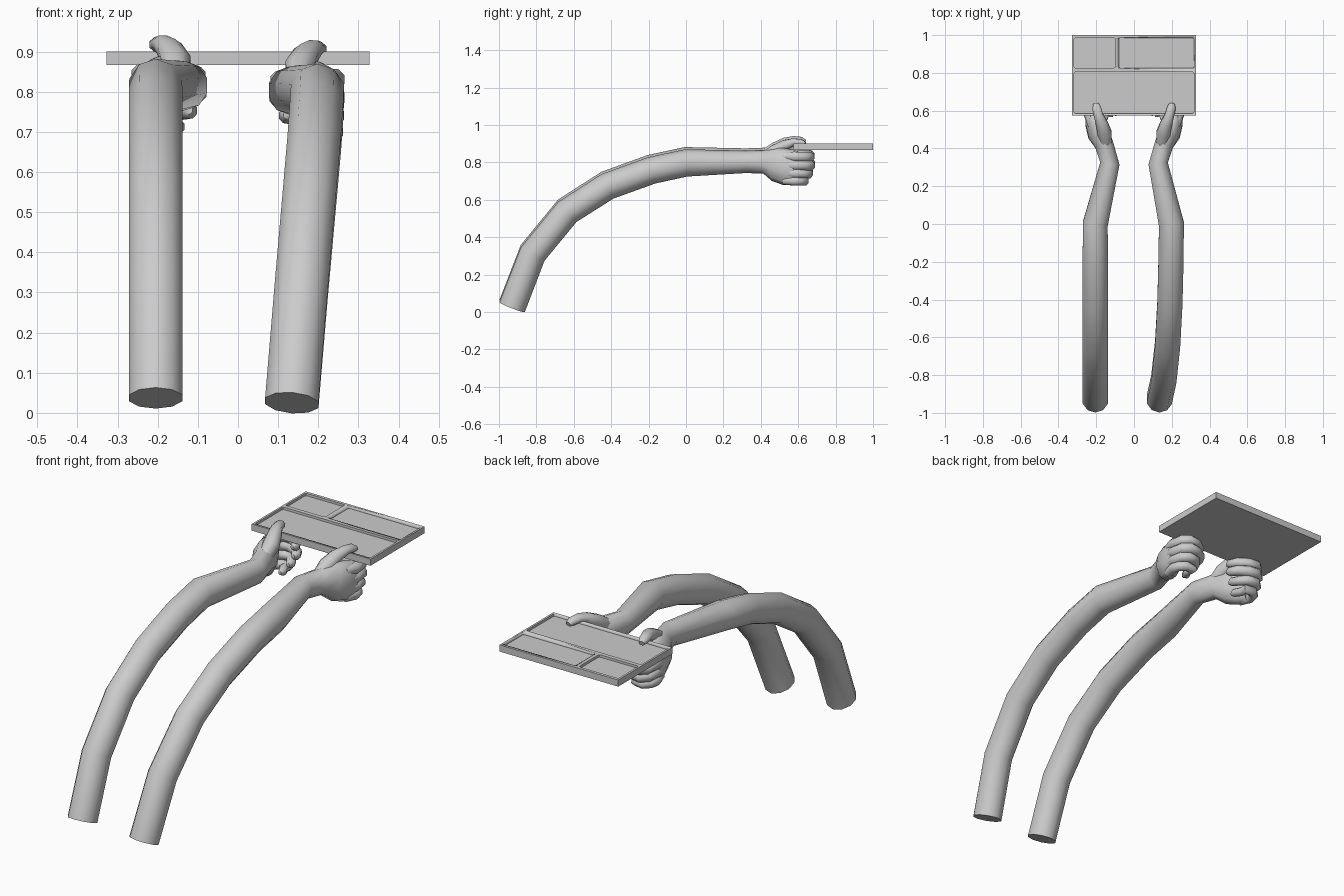
import bpy, bmesh, math
from mathutils import Vector

if "Cube" in bpy.data.objects:
    bpy.data.objects.remove(bpy.data.objects["Cube"])


def loft(name, sections, ref, sides=10, angle=60):
    """Tube through sections (x, y, z, half width along ref, half thickness)."""
    bm = bmesh.new()
    pts = [Vector(s[:3]) for s in sections]
    rings = []
    for i, s in enumerate(sections):
        t = (pts[min(i + 1, len(pts) - 1)] - pts[max(i - 1, 0)]).normalized()
        side = (Vector(ref) - t * t.dot(Vector(ref))).normalized()
        up = side.cross(t)
        rings.append([bm.verts.new(pts[i] + side * s[3] * math.cos(a) + up * s[4] * math.sin(a))
                      for a in [2 * math.pi * (k + 0.5) / sides for k in range(sides)]])
    for a, b in zip(rings, rings[1:]):
        for k in range(sides):
            j = (k + 1) % sides
            bm.faces.new((a[k], a[j], b[j], b[k]))
    bm.faces.new(rings[0])
    bm.faces.new(rings[-1])
    bmesh.ops.recalc_face_normals(bm, faces=bm.faces)
    return finish(name, bm, angle)


def finish(name, bm, angle=30):
    me = bpy.data.meshes.new(name)
    bm.to_mesh(me)
    bm.free()
    ob = bpy.data.objects.new(name, me)
    bpy.context.collection.objects.link(ob)
    bpy.ops.object.select_all(action='DESELECT')
    ob.select_set(True)
    bpy.context.view_layer.objects.active = ob
    bpy.ops.object.shade_smooth_by_angle(angle=math.radians(angle))
    return ob


def box(name, x0, x1, y0, y1, z0, z1, corner=0):
    bm = bmesh.new()
    bmesh.ops.create_cube(bm, size=1)
    for v in bm.verts:
        v.co = ((x0 + x1) / 2 + v.co.x * (x1 - x0), (y0 + y1) / 2 + v.co.y * (y1 - y0),
                (z0 + z1) / 2 + v.co.z * (z1 - z0))
    if corner:
        upright = [e for e in bm.edges if abs(e.verts[0].co.z - e.verts[1].co.z) > 1e-4]
        bmesh.ops.bevel(bm, geom=upright, offset=corner, segments=2, affect='EDGES', profile=0.5)
    return finish(name, bm)


# Arms: centre line in y/z; distances from the middle differ per arm
arm_yz = [(-0.93, 0.025), (-0.82, 0.31), (-0.635, 0.535), (-0.42, 0.672), (-0.185, 0.757), (0, 0.797)]
arm_x = {"left": [0.205] * 6, "right": [0.134, 0.158, 0.178, 0.19, 0.196, 0.198]}
# Wrist and palm: x, y, z, half width, half height
palm = [(0.128, 0.32, 0.803, 0.054, 0.06), (0.158, 0.42, 0.803, 0.052, 0.064),
        (0.190, 0.48, 0.79, 0.058, 0.092), (0.212, 0.54, 0.775, 0.05, 0.098),
        (0.226, 0.585, 0.768, 0.034, 0.092)]
# Fingers: height, radius, reach forward, innermost x of the curled tip
fingers = [("index", 0.832, 0.027, 0.662, 0.10), ("middle", 0.787, 0.028, 0.665, 0.098),
           ("ring", 0.743, 0.026, 0.655, 0.12), ("little", 0.702, 0.024, 0.635, 0.15)]

for side, s, dz in (("left", -1, 0.012), ("right", 1, 0.0)):
    secs = [(s * x, y, z + dz, 0.07, 0.073) for x, (y, z) in zip(arm_x[side], arm_yz)]
    secs += [(s * x, y, z + dz, w, h) for x, y, z, w, h in palm]
    loft(side + "_arm", secs, (1, 0, 0))
    for n, z, r, y, tip in fingers:
        path = [(0.222, 0.52, 0.9), (0.238, 0.58, 1.08), (0.232, y - 0.025, 1.0), (0.205, y, 1.0),
                (0.165, y - 0.005, 0.95), (tip + 0.02, y - 0.035, 0.9), (tip, y - 0.07, 0.8),
                (tip + 0.003, y - 0.088, 0.4)]
        loft(side + "_" + n + "_finger",
             [(s * px, py, z + dz - (py - 0.52) * 0.03, r * k, r * k) for px, py, k in path],
             (0, 0, 1), 8)
    # Thumb pressing on the top of the tray
    thumb = [(0.150, 0.42, 0.825, 0.032, 0.035), (0.155, 0.48, 0.862, 0.04, 0.038),
             (0.170, 0.53, 0.893, 0.034, 0.03), (0.188, 0.575, 0.908, 0.027, 0.022),
             (0.198, 0.615, 0.905, 0.025, 0.021), (0.202, 0.637, 0.898, 0.015, 0.012)]
    loft(side + "_thumb", [(s * x, y, z + dz, w, h) for x, y, z, w, h in thumb], (1, 0, 0), 8)

# Tray with three shallow compartments
tray = box("tray", -0.327, 0.327, 0.575, 1.0, 0.867, 0.9)
for x0, x1, y0, y1 in ((-0.317, 0.317, 0.586, 0.805), (-0.317, -0.10, 0.826, 0.985),
                       (-0.08, 0.317, 0.826, 0.985)):
    cut = box("compartment_cutter", x0, x1, y0, y1, 0.888, 0.95, 0.008)
    mod = tray.modifiers.new("compartment", 'BOOLEAN')
    mod.operation, mod.solver, mod.object = 'DIFFERENCE', 'EXACT', cut
    cut.hide_render = True
    cut.hide_set(True)
